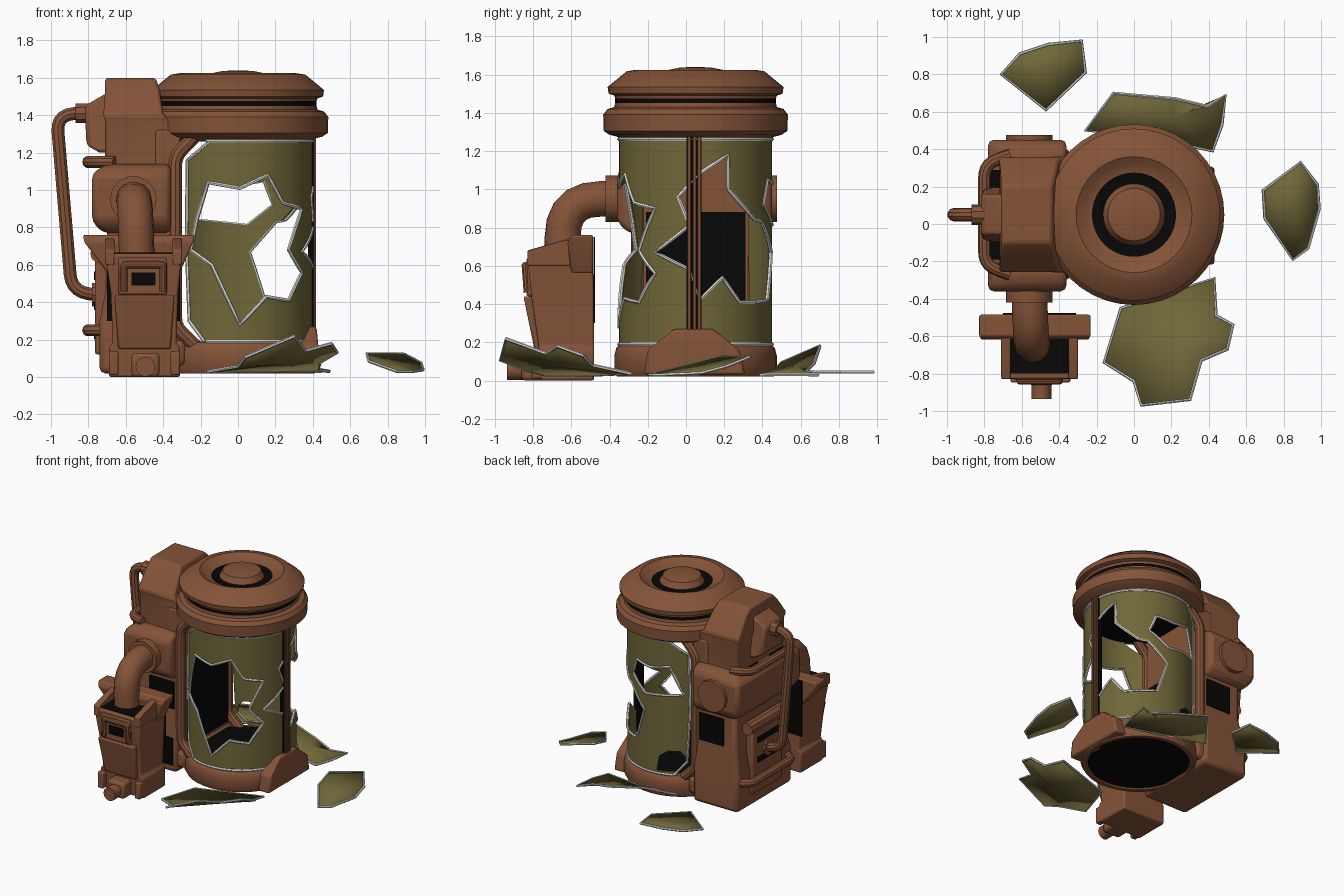
import bpy, bmesh, math
from mathutils import Vector

if "Cube" in bpy.data.objects:
    bpy.data.objects.remove(bpy.data.objects["Cube"])

def material(name, rgb):
    m = bpy.data.materials.new(name)
    m.diffuse_color = (*rgb, 1)
    m.use_nodes = True
    m.node_tree.nodes["Principled BSDF"].inputs["Base Color"].default_value = m.diffuse_color
    return m

RUST = material("rust_brown", (0.235, 0.088, 0.04))
BLACK = material("dark_black", (0.002, 0.002, 0.002))
OLIVE = material("olive_glass", (0.16, 0.135, 0.04))
RIM = material("pale_glass_edge", (0.75, 0.75, 0.72))
CY, R = 0.05, 0.40            # tank centre in y, glass radius

def add(name, bm, mats, smooth=True):
    bmesh.ops.recalc_face_normals(bm, faces=bm.faces)
    me = bpy.data.meshes.new(name)
    bm.to_mesh(me)
    bm.free()
    for m in mats:
        me.materials.append(m)
    ob = bpy.data.objects.new(name, me)
    bpy.context.collection.objects.link(ob)
    if smooth:
        bpy.ops.object.select_all(action='DESELECT')
        ob.select_set(True)
        bpy.context.view_layer.objects.active = ob
        bpy.ops.object.shade_smooth_by_angle(angle=math.radians(35))
    return ob

def lathe(name, prof, mats, dark=(), closed=False, n=40):
    """Spin (r, z) points round the tank axis; bands listed in dark use slot 1."""
    bm = bmesh.new()
    rings = []
    for r, z in prof:
        if r == 0:
            rings.append([bm.verts.new((0, CY, z))] * n)
        else:
            rings.append([bm.verts.new((r * math.cos(a), CY + r * math.sin(a), z))
                          for a in (2 * math.pi * i / n for i in range(n))])
    for b in range(len(prof) - (0 if closed else 1)):
        p, q = rings[b], rings[(b + 1) % len(prof)]
        for i in range(n):
            j = (i + 1) % n
            vs = list(dict.fromkeys((p[i], p[j], q[j], q[i])))
            bm.faces.new(vs).material_index = int(b in dark)
    return add(name, bm, mats)

def loft(name, secs, mat=RUST, bevel=0.02):
    """Stack of rectangles (z, x0, x1, y0, y1)."""
    bm = bmesh.new()
    rings = [[bm.verts.new(c) for c in ((a, c0, z), (b, c0, z), (b, c1, z), (a, c1, z))]
             for z, a, b, c0, c1 in secs]
    bm.faces.new(rings[0])
    bm.faces.new(rings[-1])
    for p, q in zip(rings, rings[1:]):
        for i in range(4):
            bm.faces.new((p[i], p[(i + 1) % 4], q[(i + 1) % 4], q[i]))
    ob = add(name, bm, [mat])
    if bevel:
        m = ob.modifiers.new("bevel", 'BEVEL')
        m.width, m.segments, m.limit_method = bevel, 2, 'ANGLE'
    return ob

def box(name, x0, x1, y0, y1, z0, z1, mat=RUST, bevel=0.02):
    return loft(name, [(z0, x0, x1, y0, y1), (z1, x0, x1, y0, y1)], mat, bevel)

def bake(ob):
    return bpy.data.meshes.new_from_object(ob.evaluated_get(bpy.context.evaluated_depsgraph_get()))

def tube(name, pts, r, mat=RUST, cyclic=False, bend=0.0, res=3):
    """Round tube along points, with corners cut back by bend and rounded."""
    pts = [Vector(p) for p in pts]
    path = pts
    if bend:
        path = [pts[0]]
        for a, b, c in zip(pts, pts[1:], pts[2:]):
            p, q = b + (a - b).normalized() * bend, b + (c - b).normalized() * bend
            path += [p * (1 - t)**2 + b * 2 * t * (1 - t) + q * t * t for t in (0, .2, .4, .6, .8, 1)]
        path.append(pts[-1])
    cu = bpy.data.curves.new(name, 'CURVE')
    cu.dimensions, cu.bevel_depth, cu.bevel_resolution, cu.use_fill_caps = '3D', r, res, True
    sp = cu.splines.new('POLY')
    sp.points.add(len(path) - 1)
    for s, p in zip(sp.points, path):
        s.co = (*p, 1)
    sp.use_cyclic_u = cyclic
    tmp = bpy.data.objects.new(name, cu)
    bpy.context.collection.objects.link(tmp)
    bm = bmesh.new()
    bm.from_mesh(bake(tmp))
    bpy.data.objects.remove(tmp)
    return add(name, bm, [mat])

# tank base, cap and standing strut
lathe("tank_base", [(0, .03), (.37, .03), (.38, .02), (.41, .02), (.425, .05), (.425, .13), (.415, .17),
                    (.40, .185), (.37, .19), (0, .19)], [RUST, BLACK], dark=(0, 8))
lathe("tank_cap", [(0, 1.26), (.385, 1.26), (.41, 1.275), (.45, 1.285), (.48, 1.305), (.483, 1.39), (.46, 1.42),
                   (.425, 1.43), (.42, 1.45), (.42, 1.475), (.425, 1.49), (.455, 1.50), (.46, 1.535), (.36, 1.617),
                   (.31, 1.625), (.27, 1.60), (.225, 1.58), (.165, 1.58), (.14, 1.625), (.08, 1.637), (0, 1.64)],
      [RUST, BLACK], dark=(0, 8, 16))
loft("strut_bracket", [(.03, .33, .43, -.22, .31), (.16, .33, .43, -.20, .28), (.27, .37, .42, -.06, .14)], bevel=.015)
box("strut_core", .375, .408, .002, .082, .24, 1.28, BLACK, 0)
for y in (.009, .036, .061):
    box("strut_bar", .38, .417, y, y + .016, .24, 1.28, bevel=.004)

# broken glass tank: a thin shell cut by shard-shaped prisms
glass = lathe("glass_tank", [(R, .18), (R, 1.27), (R - .012, 1.27), (R - .012, .18)], [OLIVE], closed=True, n=64)

def on_glass(side, u, z):
    if side == 'right':
        return (math.sqrt(max(R * R - (u - CY)**2, 0)), u, z)
    return (u, CY + (-1 if side == 'front' else 1) * math.sqrt(max(R * R - u * u, 0)), z)

def cut(side, poly):
    lo, hi = {'front': (-.7, .0), 'back': (.1, .8), 'right': (.05, .7), 'both': (-.7, .8)}[side]
    bm = bmesh.new()
    a, b = [[bm.verts.new((d, u, z) if side == 'right' else (u, d, z)) for u, z in poly] for d in (lo, hi)]
    bm.faces.new(a)
    bm.faces.new(b)
    for i in range(len(a)):
        j = (i + 1) % len(a)
        bm.faces.new((a[i], a[j], b[j], b[i]))
    c = add("hole_cutter", bm, [OLIVE], False)
    c.hide_render = True
    m = glass.modifiers.new("cut", 'BOOLEAN')
    m.operation, m.solver, m.object = 'DIFFERENCE', 'EXACT', c
    me = bake(glass)
    glass.modifiers.clear()
    glass.data = me
    bpy.data.objects.remove(c)

def rim(side, poly, cyclic):
    pts = []
    for (u0, z0), (u1, z1) in zip(poly, poly[1:] + (poly[:1] if cyclic else [])):
        pts += [on_glass(side, u0 + (u1 - u0) * k / 5, z0 + (z1 - z0) * k / 5) for k in range(5)]
    if not cyclic:
        pts.append(on_glass(side, *poly[-1]))
    tube("glass_edge", pts, .01, RIM, cyclic, res=1)

front = [(-.25, .68), (-.22, .84), (-.16, 1.04), (.01, 1.01), (.16, 1.08), (.24, .93), (.34, .90), (.27, .68),
         (.34, .56), (.27, .41), (.15, .43), (.01, .28), (-.14, .60)]
back = [(-.24, .84), (.05, .81), (.19, .92), (.14, 1.05), (0, 1.03), (-.15, 1.06)]
right = [(.36, .41), (.28, .41), (.19, .54), (.07, .42), (.02, .58), (-.16, .67), (.02, .81), (-.04, .96),
         (.07, 1.08), (.22, 1.18), (.22, 1.0), (.36, .84)]
side_gap = [(.25, .84), (.2, .83), (.06, .67), (.14, .42), (.25, .41)]
left = [(-.18, .19), (-.26, .30), (-.275, .7), (-.27, 1.16), (-.15, 1.262)]
low_gap = [(-.25, .22), (-.05, .21), (-.07, .33), (-.14, .38), (-.22, .38), (-.25, .34)]
cut('front', front)
cut('back', back)
cut('right', right + [(.40, .72), (.38, .45)])
cut('back', side_gap + [(.29, .45), (.29, .80)])
cut('both', left + [(-.15, 1.4), (-.6, 1.4), (-.6, .1), (-.18, .1)])
cut('back', low_gap)
for s, p, c in (('front', front, 1), ('back', back, 1), ('right', right, 0), ('back', side_gap, 0),
                ('front', left, 0), ('back', left, 0)):
    rim(s, p, bool(c))
for z in (.19, 1.262):
    pts = [(R * math.cos(math.radians(a)), CY + R * math.sin(math.radians(a)), z) for a in range(-115, 116, 5)]
    tube("glass_border", pts, .01, RIM, res=1)

# fallen shards on the floor, bent by a height rule
def shard(name, pts, height):
    v3 = [Vector((x, y, max(.03, height(x, y)))) for x, y in pts]
    cx, cy = sum(p.x for p in v3) / len(v3), sum(p.y for p in v3) / len(v3)
    bm = bmesh.new()
    c = bm.verts.new((cx, cy, max(.03, height(cx, cy))))
    vs = [bm.verts.new(p) for p in v3]
    for i in range(len(vs)):
        bm.faces.new((c, vs[i], vs[(i + 1) % len(vs)]))
    m = add(name, bm, [OLIVE]).modifiers.new("thick", 'SOLIDIFY')
    m.thickness, m.offset = .008, 0
    tube(name + "_edge", v3, .009, RIM, True, res=1)

shard("front_shard", [(-.07, -.45), (.43, -.29), (.44, -.49), (.53, -.54), (.50, -.67), (.36, -.73), (.30, -.94),
                      (.04, -.97), (0, -.84), (-.16, -.74)], lambda x, y: .03 + .46 * max(0, x - y - .6)**2)
shard("back_shard", [(-.26, .50), (-.11, .70), (.22, .67), (.39, .63), (.49, .69), (.47, .53), (.42, .39), (.1, .46)],
      lambda x, y: .03 + .15 * (.49 - x) / .6 * (y - .4) / .3)
shard("right_shard", [(.69, .18), (.89, .33), (.98, .21), (.99, .08), (.93, -.13), (.85, -.19), (.70, .03)],
      lambda x, y: .03 + .25 * (y + .19) - .2 * (x - .7))
shard("far_shard", [(-.71, .80), (-.61, .91), (-.46, .96), (-.28, .98), (-.26, .81), (-.47, .61)],
      lambda x, y: .045)

# machine column behind the tank
loft("lower_column", [(.02, -.74, -.34, -.30, .40), (.30, -.74, -.34, -.30, .40), (.50, -.70, -.34, -.27, .37),
                      (.82, -.70, -.34, -.27, .37)], bevel=.03)
loft("middle_housing", [(.77, -.72, -.36, -.30, .40), (.83, -.78, -.36, -.36, .45), (1.09, -.78, -.36, -.36, .45),
                        (1.14, -.70, -.36, -.30, .40)], bevel=.03)
loft("upper_column", [(1.08, -.71, -.34, -.25, .35), (1.36, -.71, -.34, -.25, .35), (1.40, -.72, -.40, -.26, .36),
                      (1.54, -.71, -.42, -.16, .26), (1.60, -.71, -.44, -.10, .20)], bevel=.015)
loft("upper_outlet", [(1.20, -.74, -.65, -.10, .20), (1.24, -.81, -.65, -.09, .19), (1.45, -.82, -.65, -.06, .16),
                      (1.52, -.70, -.65, -.06, .16)], bevel=.02)
box("column_foot", -.62, -.28, -.28, .38, .06, .20, bevel=.03)
box("column_collar", -.55, -.15, -.25, .35, 1.28, 1.40, bevel=.03)
box("tank_frame_wall", -.44, -.31, -.26, .36, .10, 1.32, bevel=.01)
for y in (-.25, .35):
    tube("tank_frame_post", [(-.20, y, .14), (-.335, y, .27), (-.335, y, 1.18), (-.22, y, 1.30)], .038, bend=.05)
box("inner_dark_panel", -.312, -.305, -.21, .31, .22, .88, BLACK, 0)
for y in (-.278, .37):
    box("side_seam", -.60, -.38, y, y + .008, .52, .74, BLACK, 0)
box("lower_side_shadow_gap", -.60, -.37, -.308, -.299, .08, .30, BLACK, 0)
for y in (-.19, .13):
    box("housing_top_slot", -.775, -.72, y, y + .16, 1.135, 1.143, BLACK, 0)

# rear face details and hoses
box("rear_panel", -.765, -.70, -.14, .24, .12, .68, bevel=.015)
for z in (.20, .36, .52):
    box("rear_slot", -.771, -.764, -.08, .18, z, z + .045, BLACK, 0)
for z in (.25, 1.15):
    tube("rear_hoop", [(-.66, -.27, z), (-.80, -.22, z), (-.80, .32, z), (-.66, .37, z)], .033, bend=.07)
tube("rear_roll", [(-.74, -.18, .66), (-.74, .28, .66)], .05)
tube("long_hose", [(-.76, CY, 1.42), (-.97, CY, 1.40), (-.89, CY, .46), (-.70, CY, .43)], .036, bend=.09)
tube("upper_hose_fitting", [(-.87, CY, 1.41), (-.80, CY, 1.41)], .055)
tube("lower_hose_fitting", [(-.78, CY, .44), (-.70, CY, .44)], .065)

# elbow duct into the front hopper, and the matching rear port
tube("front_port", [(-.56, -.30, .95), (-.56, -.42, .95)], .125, res=5)
tube("back_port", [(-.56, .40, .95), (-.56, .475, .95)], .125, res=5)
tube("elbow_duct", [(-.56, -.36, .95), (-.55, -.645, .95), (-.54, -.645, .60)], .095, bend=.2, res=5)

# front hopper
loft("hopper_body", [(0, -.69, -.31, -.76, -.48), (.16, -.69, -.31, -.77, -.48), (.18, -.67, -.33, -.77, -.48),
                     (.45, -.68, -.32, -.81, -.48), (.66, -.71, -.30, -.83, -.49)], bevel=.012)
loft("hopper_ears", [(.56, -.70, -.31, -.60, -.485), (.72, -.82, -.24, -.62, -.485), (.76, -.83, -.23, -.60, -.485)],
     bevel=.01)
box("hopper_back_strip", -.70, -.31, -.484, -.476, .30, .75, BLACK, 0)
box("hopper_mouth", -.66, -.35, -.80, -.61, .658, .666, BLACK, 0)
for x in (-.71, -.35):
    loft("hopper_lip", [(.60, x, x + .05, -.83, -.55), (.68, x, x + .05, -.83, -.55), (.74, x, x + .05, -.62, -.55)],
         bevel=.008)
loft("hopper_chin", [(.15, -.64, -.36, -.79, -.70), (.44, -.66, -.34, -.85, -.70)], bevel=.01)
box("hopper_plate", -.64, -.38, -.835, -.78, .44, .64, bevel=.012)
box("hopper_window", -.57, -.44, -.841, -.834, .49, .56, BLACK, 0)
tube("hopper_handle", [(-.61, -.83, .46), (-.61, -.84, .60), (-.40, -.84, .60), (-.40, -.83, .46)], .02, bend=.015)
box("hopper_foot", -.57, -.42, -.86, -.70, 0, .13, bevel=.02)
tube("hopper_spout", [(-.495, -.80, .055), (-.495, -.935, .055)], .053, res=4)
for x in (-.69, -.36):
    box("hopper_corner_block", x, x + .05, -.81, -.70, .01, .14, bevel=.01)
